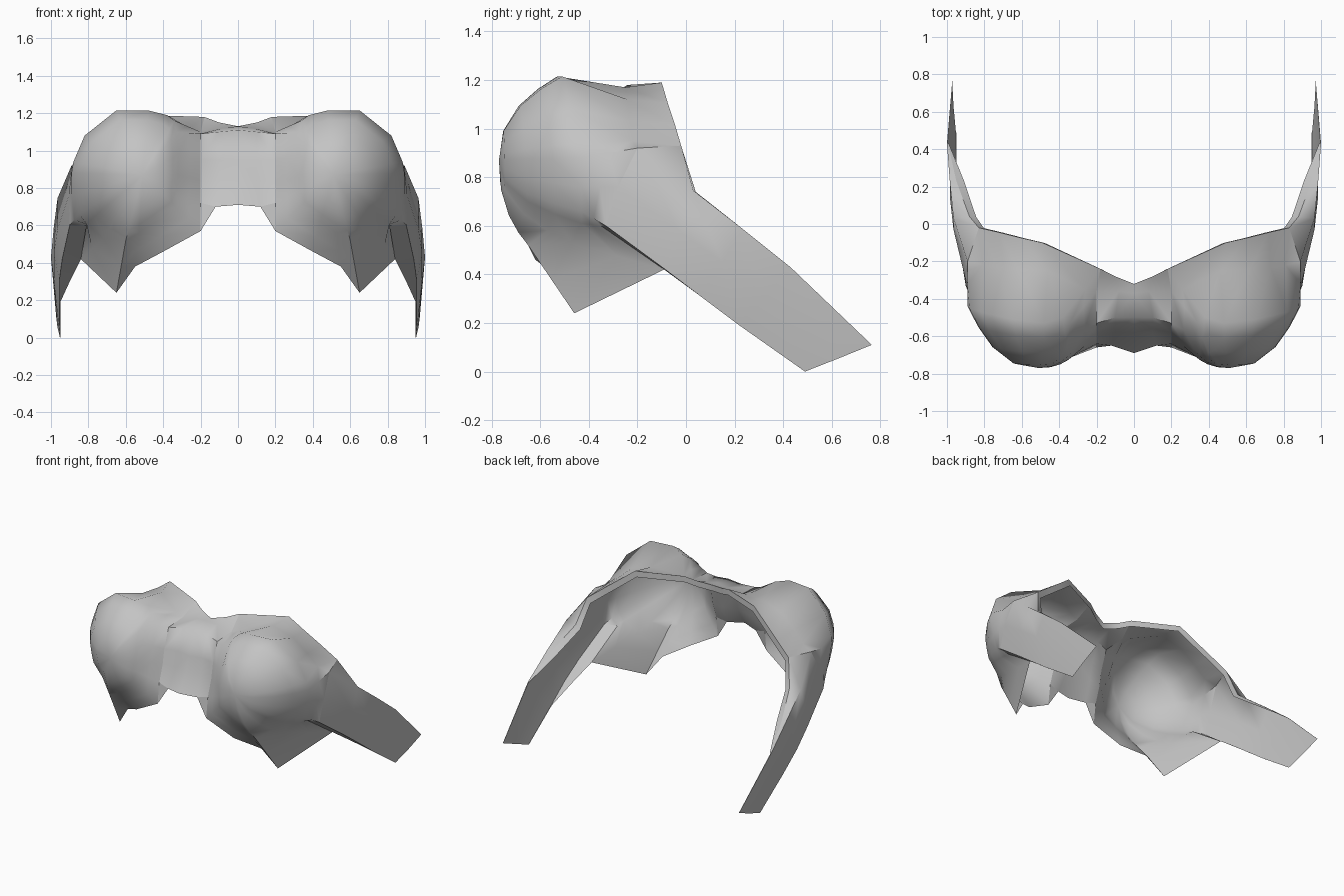
import bpy, bmesh, math
from mathutils import Vector

cube = bpy.data.objects.get("Cube")
if cube:
    bpy.data.objects.remove(cube)

grey = bpy.data.materials.new("plain grey")
grey.use_nodes = True
grey.diffuse_color = (0.55, 0.55, 0.55, 1)
grey.node_tree.nodes["Principled BSDF"].inputs["Base Color"].default_value = (0.55, 0.55, 0.55, 1)


def loft(name, rows, outward, closed=False, pole=None, angle=60):
    """Skin rows of points into a sheet and mirror it across x = 0."""
    bm = bmesh.new()
    grid = [[bm.verts.new(p) for p in row] for row in rows]
    n = len(rows[0])
    for a, b in zip(grid, grid[1:]):
        for i in range(n if closed else n - 1):
            j = (i + 1) % n
            bm.faces.new((a[i], a[j], b[j], b[i]))
    if pole:
        tip = bm.verts.new(pole)
        for i in range(n):
            bm.faces.new((tip, grid[0][(i + 1) % n], grid[0][i]))
    bmesh.ops.remove_doubles(bm, verts=bm.verts, dist=0.0005)
    bmesh.ops.recalc_face_normals(bm, faces=bm.faces)
    total = sum((f.normal * f.calc_area() for f in bm.faces), Vector())
    if total.dot(Vector(outward)) < 0:
        bmesh.ops.reverse_faces(bm, faces=bm.faces)
    mesh = bpy.data.meshes.new(name)
    bm.to_mesh(mesh)
    bm.free()
    mesh.materials.append(grey)
    ob = bpy.data.objects.new(name, mesh)
    bpy.context.scene.collection.objects.link(ob)
    mod = ob.modifiers.new("mirror", 'MIRROR')
    mod.use_clip = True
    bpy.ops.object.select_all(action='DESELECT')
    ob.select_set(True)
    bpy.context.view_layer.objects.active = ob
    bpy.ops.object.shade_smooth_by_angle(angle=math.radians(angle))
    return ob


# Strap sections: inner top, outer top, middle, outer bottom, inner bottom
strap = [
    [(.83, -.02, .93), (.89, -.20, .92), (.905, -.28, .76), (.90, -.33, .60), (.81, -.35, .60)],
    [(.88, .04, .74), (.965, .03, .745), (.965, -.03, .58), (.94, -.085, .42), (.84, -.09, .42)],
    [(.95, .23, .59), (.985, .23, .59), (.985, .15, .45), (.955, .06, .31), (.895, .06, .31)],
    [(.995, .43, .43), (1.0, .43, .43), (.985, .33, .31), (.955, .22, .19), (.95, .22, .19)],
    [(.97, .765, .11), (.972, .765, .11), (.965, .63, .055), (.952, .49, 0), (.95, .49, 0)],
]
loft("straps", strap, (1, 0, 0))

# Edge where each dome meets the saddle, from the back rim down to the lower corner
nose = [(.18, -.24, 1.18), (.20, -.36, 1.10), (.20, -.53, 1.09), (.20, -.58, .95),
        (.20, -.60, .84), (.20, -.64, .72), (.20, -.66, .57)]

# Spokes of each dome: outer edge, shoulder of the bulge, optional valley between
spokes = [
    (nose[0], (.38, -.50, 1.19), (.26, -.35, 1.12)),
    ((.49, -.10, 1.19), (.48, -.53, 1.215), (.46, -.25, 1.17)),
    ((.60, -.075, 1.106), (.65, -.51, 1.215), (.62, -.24, 1.12)),
    ((.72, -.045, 1.015), (.82, -.47, 1.08), (.73, -.23, 1.03)),
    (strap[0][0], (.88, -.45, .94), (.81, -.22, .95)),
    (strap[0][1], (.89, -.44, .88), None),
    (strap[0][2], (.875, -.43, .76), None),
    (strap[0][3], (.85, -.43, .66), None),
    (strap[0][4], (.81, -.43, .61), None),
    (strap[1][4], (.72, -.47, .53), None),
    ((.65, -.46, .24), (.60, -.65, .52), None),
    ((.55, -.51, .38), (.53, -.66, .56), None),
    ((.40, -.62, .46), (.44, -.70, .62), None),
    (nose[6], (.33, -.71, .70), None),
    (nose[5], (.33, -.71, .79), None),
    (nose[4], (.32, -.70, .87), None),
    (nose[3], (.32, -.67, .98), None),
    (nose[2], (.33, -.60, 1.10), None),
    (nose[1], (.34, -.53, 1.16), None),
]
pole = Vector((.51, -.77, .87))
rings = []
for k in (.35, .65, .85, 1):
    ring = []
    for _, shoulder, _ in spokes:
        p = pole.lerp(Vector(shoulder), k)
        p.y = pole.y + (shoulder[1] - pole.y) * k ** 2.5
        ring.append(p)
    rings.append(ring)
rings.append([Vector(v) if v else Vector(s).lerp(Vector(e), .5) for e, s, v in spokes])
rings.append([e for e, _, _ in spokes])
loft("domes", rings, (0, -1, 0), closed=True, pole=pole)

# Saddle between the domes: flat roof, upright front and a flared lower edge
bridge = [
    [(0, -.32, 1.13), (0, -.37, 1.13), (0, -.50, 1.11), (0, -.58, .95), (0, -.61, .84), (0, -.69, .71)],
    [(.10, -.28, 1.15), (.08, -.36, 1.12), (.10, -.50, 1.10), (.10, -.56, .95),
     (.10, -.58, .84), (.12, -.65, .70)],
    nose[:6],
]
loft("bridge", bridge, (0, -1, 0))
# Small web joining the bridge's lower corner to the dome
loft("bridge_corner", [[bridge[1][5], bridge[1][5]], nose[5:]], (0, -1, 0))

# Narrow lip folded inward along the back edge
rim = [bridge[0][0], bridge[1][0]] + [e for e, _, _ in spokes[:5]]
rim += [strap[1][0], strap[2][0], strap[3][0]]
lip = []
for i, p in enumerate(rim):
    width = .045 if i < len(rim) - 1 else .005
    inward = (Vector((p[0] * .55, p[1] - .03, .45)) - Vector(p)).normalized()
    lip.append(Vector(p) + inward * width)
loft("back_lip", [rim, lip], (0, 1, 0))
